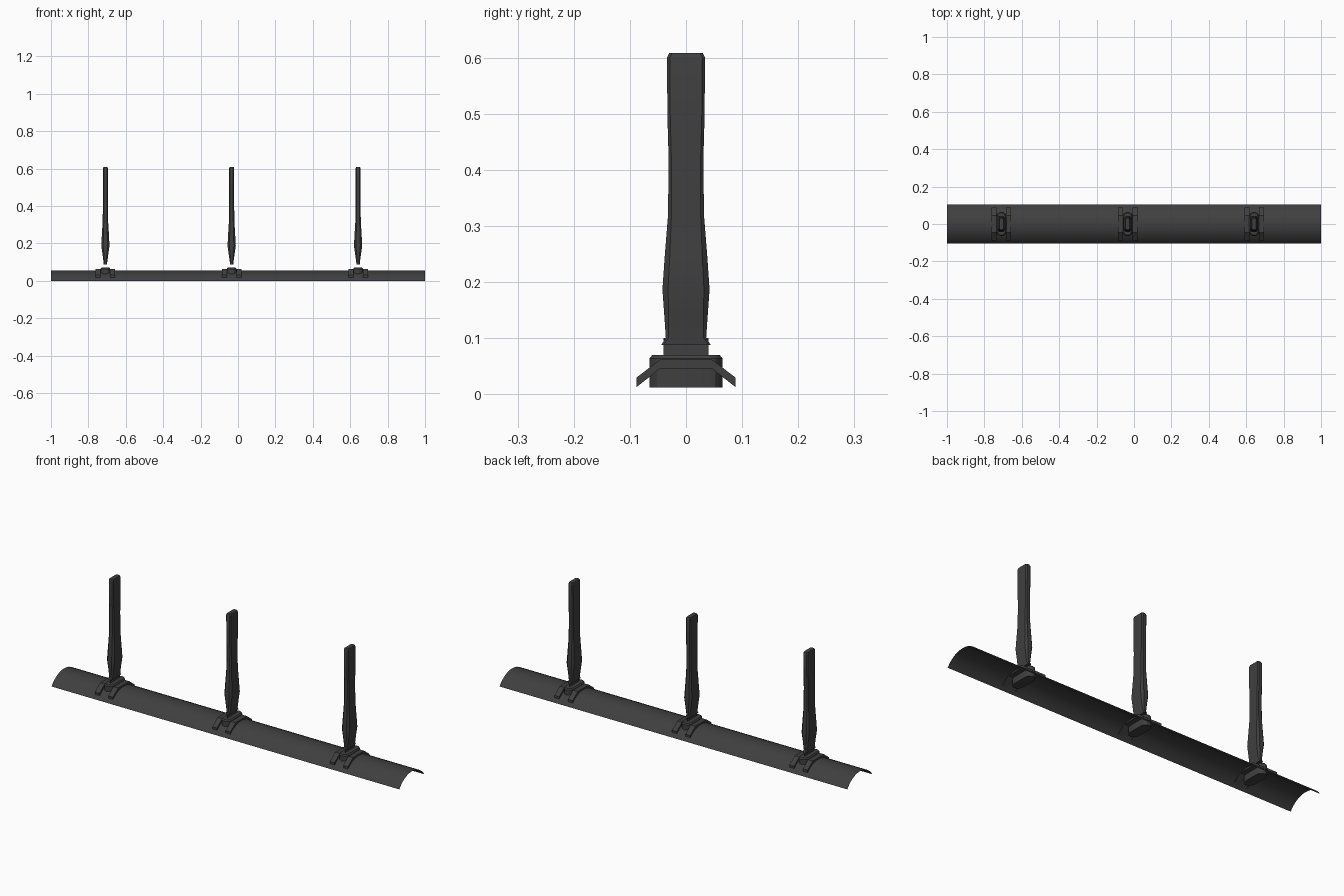
import bpy, bmesh, math

if "Cube" in bpy.data.objects:
    bpy.data.objects.remove(bpy.data.objects["Cube"])

dark = bpy.data.materials.new("dark_grey")
dark.diffuse_color = (0.05, 0.05, 0.05, 1)
dark.use_nodes = True
dark.node_tree.nodes["Principled BSDF"].inputs["Base Color"].default_value = dark.diffuse_color


def finish(name, bm, angle=30):
    bmesh.ops.recalc_face_normals(bm, faces=bm.faces)
    me = bpy.data.meshes.new(name)
    bm.to_mesh(me)
    bm.free()
    ob = bpy.data.objects.new(name, me)
    bpy.context.collection.objects.link(ob)
    me.materials.append(dark)
    bpy.ops.object.select_all(action='DESELECT')
    ob.select_set(True)
    bpy.context.view_layer.objects.active = ob
    bpy.ops.object.shade_smooth_by_angle(angle=math.radians(angle))
    return ob


def loft(name, rings, caps=True, closed=True):
    bm = bmesh.new()
    loops = [[bm.verts.new(p) for p in r] for r in rings]
    n = len(rings[0])
    for a, b in zip(loops, loops[1:]):
        for i in range(n if closed else n - 1):
            j = (i + 1) % n
            bm.faces.new((a[i], a[j], b[j], b[i]))
    if caps:
        bm.faces.new(loops[0][::-1])
        bm.faces.new(loops[-1])
    return finish(name, bm)


def octagon(x, hx, hy, z, c):
    pts = [(hx, hy - c), (hx - c, hy), (c - hx, hy), (-hx, hy - c),
           (-hx, c - hy), (c - hx, -hy), (hx - c, -hy), (hx, c - hy)]
    return [(x + px, py, z) for px, py in pts]


def oval(x, hx, hy, z, steps=6):
    pts = []
    for s in (1, -1):
        for i in range(steps + 1):
            a = math.pi * i / steps
            pts.append((x + s * hx * math.cos(a), s * (hy - hx + hx * math.sin(a)), z))
    return pts


# Curved handguard sheet
half, rise = 0.103, 0.055
R = (half ** 2 + rise ** 2) / (2 * rise)
t = math.asin(half / R)
arc = [(R * math.sin(t * k / 6), rise - R + R * math.cos(t * k / 6)) for k in range(-6, 7)]
loft("curved_sheet", [[(x, y, z) for y, z in arc] for x in (-1, 1)], caps=False, closed=False)

# Post: half width x, half depth y, height, corner chamfer
post = [(0.009, 0.044, 0.088, 0.004), (0.010, 0.036, 0.101, 0.005),
        (0.016, 0.039, 0.145, 0.008), (0.022, 0.042, 0.187, 0.010),
        (0.019, 0.038, 0.245, 0.009), (0.0145, 0.032, 0.32, 0.006),
        (0.0135, 0.031, 0.42, 0.005), (0.0135, 0.033, 0.49, 0.005),
        (0.0135, 0.034, 0.60, 0.005), (0.011, 0.030, 0.608, 0.005)]

# Bent strap side profile (y, z)
strap = [(-0.088, 0.030), (-0.046, 0.062), (0.046, 0.062), (0.088, 0.030),
         (0.088, 0.013), (0.046, 0.046), (-0.046, 0.046), (-0.088, 0.013)]

for n, x in enumerate((-0.709, -0.034, 0.642), 1):
    loft(f"post_{n}", [octagon(x, *p) for p in post])
    # Rounded socket through the sheet
    loft(f"socket_{n}", [oval(x, 0.026, 0.065, 0.012), oval(x, 0.026, 0.065, 0.064),
                         oval(x, 0.021, 0.060, 0.070)])
    # Thin tongue joining socket and post
    bm = bmesh.new()
    bm.faces.new([bm.verts.new((x, y, z)) for y, z in
                  ((-0.04, 0.06), (0.04, 0.06), (0.04, 0.10), (-0.04, 0.10))])
    finish(f"tongue_{n}", bm)
    # Pair of straps and the plate between them
    for side, s in (("left", -1), ("right", 1)):
        loft(f"strap_{side}_{n}", [[(x + s * d, y, z) for y, z in strap] for d in (0.025, 0.052)])
